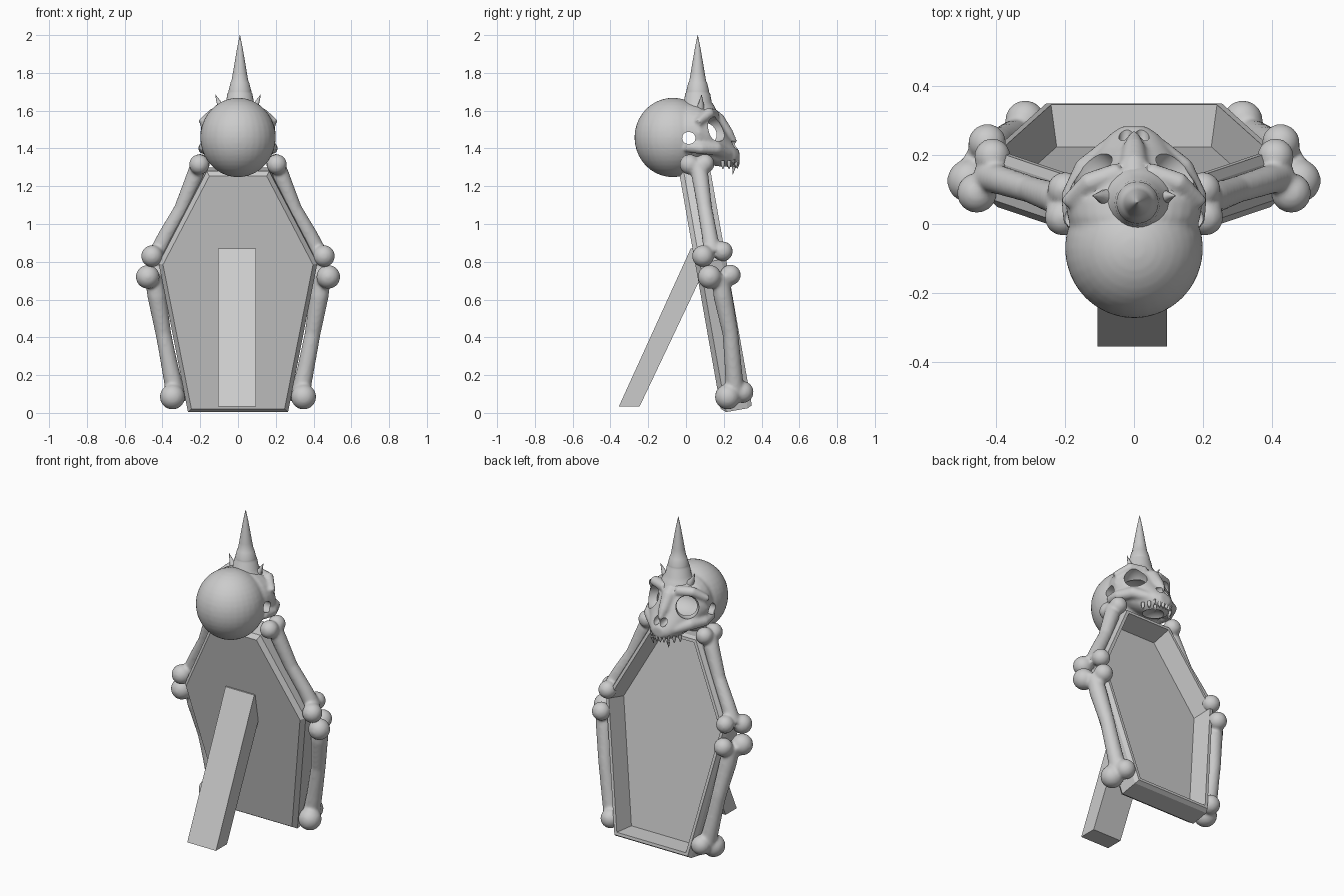
import bpy, bmesh, math
from mathutils import Vector, Matrix

if "Cube" in bpy.data.objects:
    bpy.data.objects.remove(bpy.data.objects["Cube"])

TILT = math.radians(10)


def loft(name, rings, smooth=None):
    """Skin a list of equal-length point rings and cap both ends."""
    bm = bmesh.new()
    vs = [[bm.verts.new(p) for p in r] for r in rings]
    n = len(rings[0])
    for a, b in zip(vs, vs[1:]):
        for i in range(n):
            j = (i + 1) % n
            bm.faces.new((a[i], a[j], b[j], b[i]))
    bm.faces.new(vs[0][::-1])
    bm.faces.new(vs[-1])
    bmesh.ops.recalc_face_normals(bm, faces=bm.faces)
    me = bpy.data.meshes.new(name)
    bm.to_mesh(me)
    bm.free()
    ob = bpy.data.objects.new(name, me)
    bpy.context.collection.objects.link(ob)
    if smooth:
        finish(ob, smooth)
    return ob


def select(ob):
    bpy.ops.object.select_all(action='DESELECT')
    ob.select_set(True)
    bpy.context.view_layer.objects.active = ob


def finish(ob, angle=40):
    select(ob)
    bpy.ops.object.shade_smooth_by_angle(angle=math.radians(angle))


def tube(name, pts, smooth=None, n=20):
    """Round tube through (x, y, z, radius) points."""
    P = [Vector(p[:3]) for p in pts]
    rings = []
    for i, p in enumerate(P):
        d = P[min(i + 1, len(P) - 1)] - P[max(i - 1, 0)]
        q = d.to_track_quat('Z', 'Y')
        rings.append([p + q @ Vector((math.cos(t), math.sin(t), 0)) * pts[i][3]
                      for t in (2 * math.pi * k / n for k in range(n))])
    return loft(name, rings, smooth)


def ball(loc, r, face=None):
    """Ellipsoid; its local z axis can be turned towards 'face'."""
    r = (r, r, r) if isinstance(r, (int, float)) else r
    bm = bmesh.new()
    bmesh.ops.create_uvsphere(bm, u_segments=32, v_segments=20, radius=1)
    m = Matrix.Translation(loc)
    if face:
        m = m @ Vector(face).to_track_quat('Z', 'Y').to_matrix().to_4x4()
    bm.transform(m @ Matrix.Diagonal((*r, 1)))
    me = bpy.data.meshes.new("ball")
    bm.to_mesh(me)
    bm.free()
    ob = bpy.data.objects.new("ball", me)
    bpy.context.collection.objects.link(ob)
    return ob


def fuse(name, parts, voxel, rounds):
    """Join parts into one smooth organic skin."""
    select(parts[0])
    for p in parts:
        p.select_set(True)
    bpy.ops.object.join()
    ob = bpy.context.object
    ob.name = name
    m = ob.modifiers.new("skin", 'REMESH')
    m.mode, m.voxel_size = 'VOXEL', voxel
    s = ob.modifiers.new("soften", 'SMOOTH')
    s.factor, s.iterations = 0.5, rounds
    for mod in ("skin", "soften"):
        bpy.ops.object.modifier_apply(modifier=mod)
    return ob


def carve(ob, cutter):
    select(ob)
    m = ob.modifiers.new("cut", 'BOOLEAN')
    m.operation, m.solver, m.object = 'DIFFERENCE', 'EXACT', cutter
    bpy.ops.object.modifier_apply(modifier="cut")
    bpy.data.objects.remove(cutter)


# coffin tray: hexagon outline offset inwards and placed on the tilted plane
HEX = [Vector(p) for p in ((-.265, 0), (.265, 0), (.42, .8), (.165, 1.295), (-.165, 1.295), (-.42, .8))]


def hexagon(inset, w):
    ring = []
    for i, p in enumerate(HEX):
        a, b = (p - HEX[i - 1]).normalized(), (HEX[(i + 1) % 6] - p).normalized()
        na, nb = Vector((-a.y, a.x)), Vector((-b.y, b.x))
        q = p + (na + nb) * inset / (1 + na.dot(nb))
        ring.append((q.x, .188 - q.y * math.sin(TILT) + w * math.cos(TILT),
                     q.y * math.cos(TILT) + w * math.sin(TILT)))
    return ring


loft("coffin_tray", [hexagon(.022, 0), hexagon(0, .025), hexagon(0, .14),
                     hexagon(.012, .165), hexagon(.03, .165), hexagon(.05, .045)])

# easel leg
SIDE = [(-.355, .035), (-.245, .035), (.08, .72), (.055, .87), (.025, .87)]
loft("easel_leg", [[(x, y, z) for y, z in SIDE] for x in (-.105, .095)])

# bones along the coffin sides: shaft plus two knobs at each end
BONES = {
    "upper_bone": ([(.21, .06, 1.32, .04), (.23, .075, 1.25, .045), (.30, .10, 1.08, .039),
                    (.38, .125, .94, .042), (.43, .14, .84, .045)],
                   [(.205, .02, 1.315, .054), (.20, .10, 1.32, .051),
                    (.455, .09, .83, .058), (.41, .195, .855, .053)]),
    "lower_bone": ([(.45, .18, .73, .045), (.43, .195, .62, .05), (.395, .235, .42, .042),
                    (.36, .25, .24, .045), (.33, .26, .1, .05)],
                   [(.478, .125, .72, .063), (.425, .235, .73, .055),
                    (.347, .22, .085, .067), (.315, .30, .11, .058)]),
}
for side, s in (("right", 1), ("left", -1)):
    for name, (shaft, knobs) in BONES.items():
        parts = [tube("shaft", [(s * x, y, z, r) for x, y, z, r in shaft])]
        parts += [ball((s * x, y, z), r) for x, y, z, r in knobs]
        finish(fuse(f"{name}_{side}", parts, .009, 6), 60)

# skull: braincase, tapering face, nose bridge, brows and cheekbones
FACE = [(-.04, .175, 1.31, 1.64), (.02, .192, 1.33, 1.65), (.07, .20, 1.33, 1.64), (.12, .178, 1.31, 1.62),
        (.17, .14, 1.29, 1.565), (.22, .10, 1.295, 1.475), (.26, .07, 1.31, 1.415), (.283, .035, 1.325, 1.385)]
rings = [[(w * math.cos(t), y, (a + b) / 2 + (b - a) / 2 * math.sin(t))
          for t in (2 * math.pi * k / 32 for k in range(32))] for y, w, a, b in FACE]
parts = [ball((0, -.07, 1.458), (.2, .203, .21)), loft("face", rings),
         tube("nose", [(0, .1, 1.59, .05), (0, .17, 1.545, .042), (0, .225, 1.475, .03), (0, .262, 1.43, .012)])]
for s in (1, -1):
    parts += [tube("brow", [(s * .04, .15, 1.58, .03), (s * .13, .12, 1.585, .03), (s * .197, .06, 1.535, .02)]),
              tube("cheek", [(s * .07, .22, 1.37, .03), (s * .14, .16, 1.40, .035),
                             (s * .182, .08, 1.40, .03), (s * .175, 0, 1.41, .03)])]
skull = fuse("skull", parts, .009, 5)

# hollow inside, eye sockets, temple openings, nostrils and palate
carve(skull, ball((0, .06, 1.465), (.145, .11, .09)))
carve(skull, ball((0, .015, 1.455), (.3, .046, .042)))
carve(skull, ball((0, .16, 1.275), (.075, .085, .055)))
for s in (1, -1):
    carve(skull, ball((s * .118, .155, 1.50), (.066, .068, .1), (s * .6, .75, .25)))
    carve(skull, ball((s * .024, .255, 1.417), (.02, .05, .024)))
finish(skull, 40)

# ringed horn
HORN = [(1.59, .105), (1.625, .088), (1.645, .074), (1.69, .066), (1.697, .061), (1.703, .061), (1.71, .059),
        (1.75, .049), (1.755, .045), (1.80, .037), (1.86, .027), (1.93, .015), (2.0, .001)]
tube("horn", [(.01, .062, z, r) for z, r in HORN], 40, 28)

# small spikes beside the horn, and the teeth
for side, s in (("right", 1), ("left", -1)):
    tube(f"brow_spike_{side}", [(s * .075, .075, 1.595, .03), (s * .1, .08, 1.64, .013),
                                (s * .12, .082, 1.685, .001)], 50, 12)
    tube(f"fang_{side}", [(s * .055, .25, 1.34, .014), (s * .055, .255, 1.305, .011),
                          (s * .053, .247, 1.262, .001)], 50, 10)
    for i, (x, y, z, h) in enumerate(((.012, .272, 1.335, .04), (.033, .265, 1.335, .038),
                                      (.078, .228, 1.335, .045), (.097, .195, 1.335, .045))):
        tube(f"tooth_{side}_{i}", [(s * x, y, z, .01), (s * x, y, z - h * .5, .01),
                                   (s * x, y, z - h, .002)], 50, 8)
